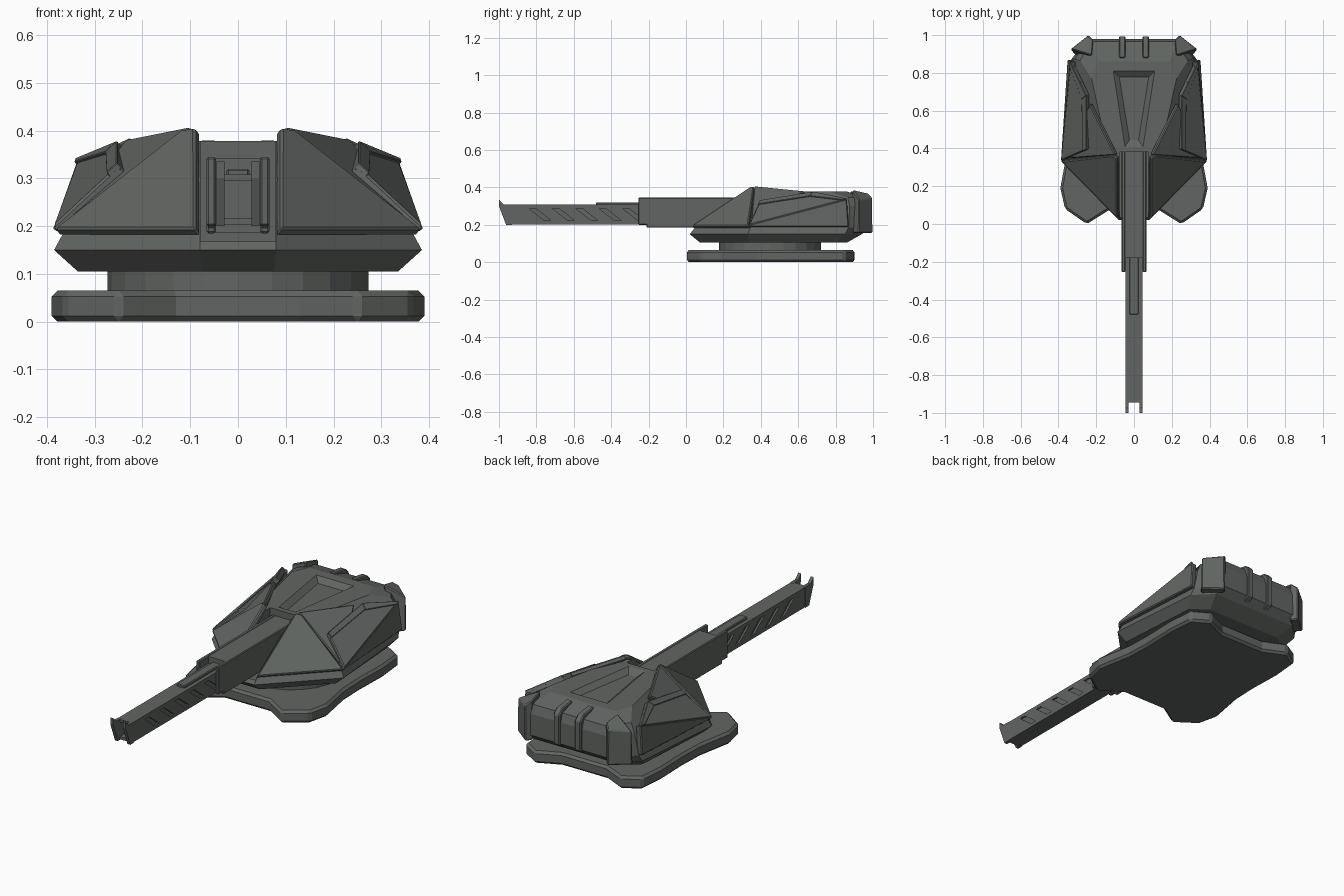
import bpy, bmesh
from mathutils import Vector

if "Cube" in bpy.data.objects:
    bpy.data.objects.remove(bpy.data.objects["Cube"])

mat = bpy.data.materials.new("gunmetal_grey")
mat.diffuse_color = (0.12, 0.13, 0.122, 1)
mat.use_nodes = True
mat.node_tree.nodes["Principled BSDF"].inputs["Base Color"].default_value = mat.diffuse_color


def finish(name, bm, bevel=0.0, mirror=False):
    bmesh.ops.recalc_face_normals(bm, faces=bm.faces)
    me = bpy.data.meshes.new(name)
    bm.to_mesh(me)
    bm.free()
    me.materials.append(mat)
    ob = bpy.data.objects.new(name, me)
    bpy.context.collection.objects.link(ob)
    if bevel:
        m = ob.modifiers.new("bevel", 'BEVEL')
        m.width, m.segments, m.limit_method = bevel, 1, 'ANGLE'
        m.angle_limit = 0.6
    if mirror:
        m = ob.modifiers.new("mirror", 'MIRROR')
        m.use_mirror_merge = False
    return ob


def loft_bm(rings):
    """Skin a stack of closed rings of 3D points, capped at both ends."""
    bm = bmesh.new()
    rows = [[bm.verts.new(p) for p in r] for r in rings]
    n = len(rows[0])
    for a, b in zip(rows, rows[1:]):
        for i in range(n):
            j = (i + 1) % n
            bm.faces.new((a[i], a[j], b[j], b[i]))
    bm.faces.new(rows[0])
    bm.faces.new(rows[-1])
    return bm


def loft(name, rings, bevel=0.0, mirror=False):
    return finish(name, loft_bm(rings), bevel, mirror)


def side_prism(name, prof, x0, x1, bevel=0.0, mirror=False):
    """Extrude a (y, z) profile from x0 to x1."""
    return loft(name, [[(x, y, z) for y, z in prof] for x in (x0, x1)], bevel, mirror)


def slab(name, pts, t, bevel=0.005, lift=0.0):
    """Mirrored armour plate: planar 3D outline thickened inwards."""
    pts = [Vector(p) for p in pts]
    n = (pts[1] - pts[0]).cross(pts[2] - pts[0]).normalized()
    if n.z < 0:
        n = -n
    return loft(name, [[p - n * t for p in pts], [p + n * lift for p in pts]], bevel, True)


def symmetric(half, z):
    return [(x, y, z) for x, y in half] + [(-x, y, z) for x, y in reversed(half)]


def carve(ob, cutter):
    cutter.hide_render = cutter.hide_viewport = True
    m = ob.modifiers.new("carve", 'BOOLEAN')
    m.operation, m.object, m.solver = 'DIFFERENCE', cutter, 'EXACT'


# lobed base plate
foot = [(.13, .075), (.25, .0), (.365, .08), (.39, .19), (.355, .38),
        (.35, .52), (.355, .71), (.342, .85), (.25, .905), (.13, .85)]
loft("base_plate", [symmetric(foot, 0), symmetric(foot, .065)], 0.012)

# round turning neck
bm = bmesh.new()
bmesh.ops.create_cone(bm, cap_ends=True, segments=24, radius1=.273, radius2=.273, depth=.07)
bmesh.ops.translate(bm, verts=bm.verts, vec=(0, .45, .08))
finish("turning_neck", bm)

# turret hull: stacked outlines from belly to roof
levels = [
    (.105, [(.075, .075), (.335, .34), (.305, .80), (.22, .86)]),
    (.15, [(.08, .02), (.385, .33), (.34, .85), (.25, .94)]),
    (.187, [(.08, .05), (.365, .345), (.333, .87), (.25, .98)]),
    (.30, [(.08, .21), (.235, .375), (.312, .875), (.24, .98)]),
    (.345, [(.08, .29), (.17, .38), (.285, .865), (.225, .965)]),
    (.378, [(.08, .33), (.14, .385), (.225, .77), (.19, .86)]),
]
hull = loft("turret_hull", [symmetric(h, z) for z, h in levels])

# slot for the gun and sunken roof panel
carve(hull, side_prism("gun_slot_cutter", [(-.1, .168), (.38, .168), (.38, .5), (-.1, .5)], -.078, .078))
carve(hull, loft("roof_panel_cutter", [
    [(-.078, .778, .354), (.078, .778, .354), (.024, .445, .354), (-.024, .445, .354)],
    [(-.112, .812, .38), (.112, .812, .38), (.05, .405, .38), (-.05, .405, .38)]]))

# armour plates: cheek, shoulder, steep flank and sloped upper flank
front, notch = Vector((.388, .335, .2)), Vector((.25, .395, .328))
peak, rear = Vector((.25, .68, .374)), Vector((.337, .86, .338))
slab("cheek_plate", [(.09, .03, .195), (.385, .33, .195), (.12, .36, .404), (.09, .35, .407)], .022)
slab("shoulder_plate", [(.10, .365, .409), (.375, .345, .2), (.235, .635, .382)], .025)
slab("flank_plate", [front, rear, (.352, .87, .19), (.385, .335, .19)], .03)
slab("upper_flank_plate", [front, notch, peak, rear], .025)

# raised rim along the inner edge of the upper flank
inner = peak.lerp((front + rear) / 2, .22)
slab("flank_rim_front", [notch, peak, inner, notch.lerp(front, .16)], .01, 0.002, .006)
slab("flank_rim_rear", [peak, rear, rear.lerp(front, .05), inner], .01, 0.002, .006)

# rear corner guards
plan = [(.335, .925), (.24, 1.0), (.215, .97), (.30, .88)]
crown = [(.333, .925, .335), (.242, .998, .345), (.215, .975, .37), (.222, .89, .388)]
loft("rear_corner_guard", [[(x, y, .157) for x, y in plan], crown], 0.006, True)

# rear ribs
side_prism("rear_rib", [(.88, .35), (.88, .38), (.965, .368), (.993, .34), (.993, .185), (.94, .155)],
           .045, .08, 0.005, True)

# gun sleeve with side walls reaching past its core
side_prism("gun_sleeve", [(.4, .187), (-.18, .187), (-.18, .343), (.4, .343)], -.055, .055)
side_prism("sleeve_wall", [(.4, .185), (-.21, .185), (-.21, .2), (-.255, .2), (-.255, .345), (.4, .345)],
           .046, .066, 0.004, True)

# barrel with a bore sunk in its front face
barrel = loft("barrel", [[(x, y, z) for x, z in ((-.044, .203), (.044, .203), (.044, .308), (-.044, .308))]
                         for y in (-.945, -.17)])
carve(barrel, loft("bore_cutter", [[(x, y, z) for x, z in ((-.03, .217), (.03, .217), (.03, .294), (-.03, .294))]
                                   for y in (-1, -.86)]))

# slanted recesses along the barrel sides
for i in range(5):
    y = -.84 + .125 * i
    carve(barrel, side_prism("barrel_recess_cutter",
                             [(y, .288), (y + .035, .288), (y + .12, .222), (y + .085, .222)],
                             .035, .06, 0.0, True))

# muzzle prongs and top rail
side_prism("muzzle_prong", [(-.93, .2), (-.962, .2), (-1, .3), (-1, .335), (-.975, .31), (-.93, .309)],
           .028, .045, 0.0, True)
side_prism("barrel_rail", [(-.48, .30), (-.48, .32), (-.17, .32), (-.17, .30)], -.024, .024, 0.004)
